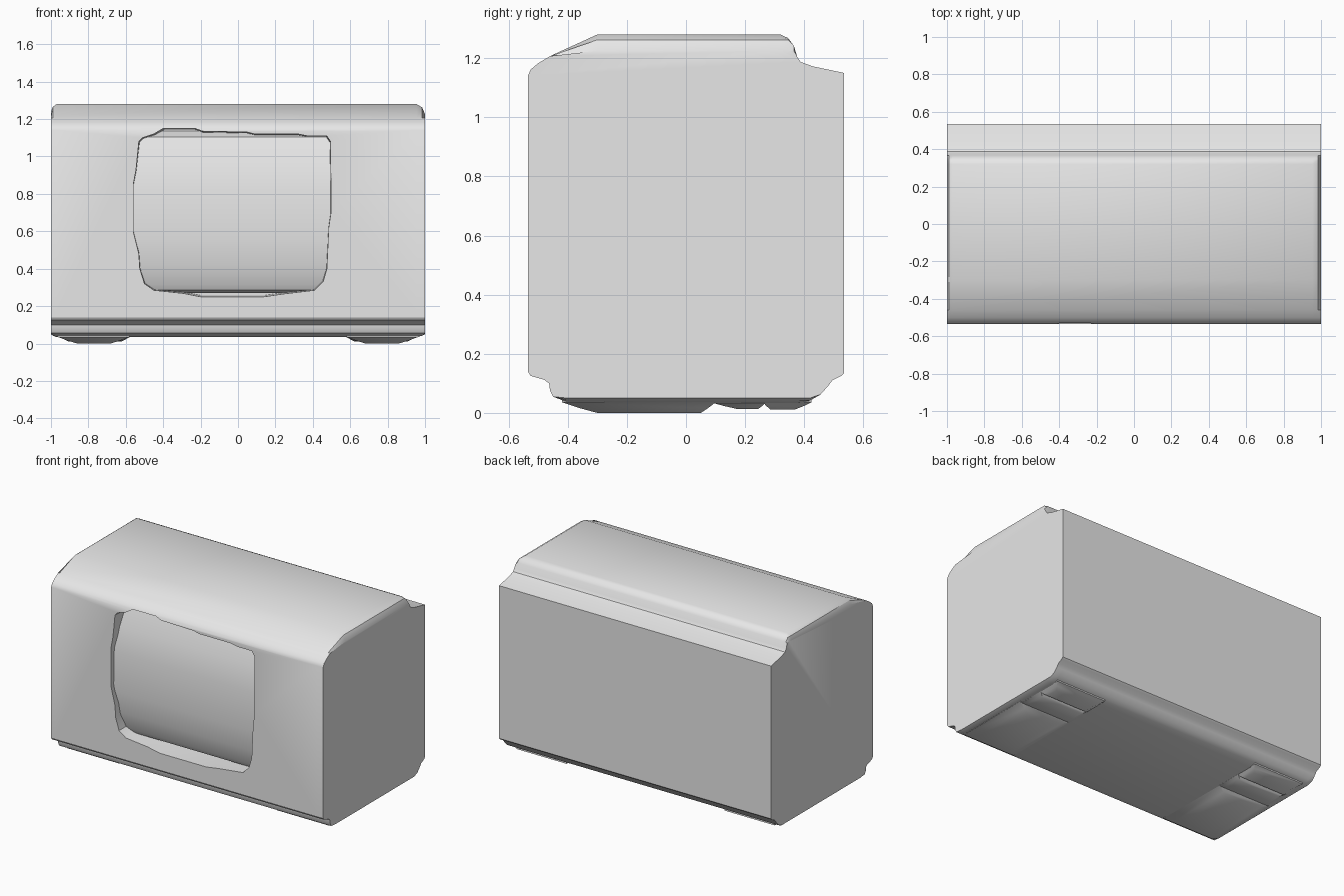
import bpy, bmesh, math

if "Cube" in bpy.data.objects:
    bpy.data.objects.remove(bpy.data.objects["Cube"])

grey = bpy.data.materials.new("plain grey")
grey.diffuse_color = (0.8, 0.8, 0.8, 1)
grey.use_nodes = True
grey.node_tree.nodes["Principled BSDF"].inputs["Base Color"].default_value = grey.diffuse_color


def loft(name, rings):
    """Join equal-length closed rings of points into a capped solid."""
    bm = bmesh.new()
    vs = [[bm.verts.new(p) for p in r] for r in rings]
    n = len(rings[0])
    for a, b in zip(vs, vs[1:]):
        for i in range(n):
            j = (i + 1) % n
            bm.faces.new((a[i], a[j], b[j], b[i]))
    bm.faces.new(vs[0])
    bm.faces.new(vs[-1])
    bmesh.ops.recalc_face_normals(bm, faces=bm.faces)
    me = bpy.data.meshes.new(name)
    bm.to_mesh(me)
    bm.free()
    ob = bpy.data.objects.new(name, me)
    bpy.context.collection.objects.link(ob)
    me.materials.append(grey)
    return ob


def activate(ob):
    bpy.ops.object.select_all(action='DESELECT')
    ob.select_set(True)
    bpy.context.view_layer.objects.active = ob


def smooth(ob, angle=30):
    activate(ob)
    bpy.ops.object.shade_smooth_by_angle(angle=math.radians(angle))


# Main body: side profile (y, z) swept along x, ends rounded at top and bottom
profile = [(-.535, 1.14), (-.525, 1.162), (-.50, 1.183), (-.46, 1.207), (-.3, 1.28),
           (.32, 1.28), (.345, 1.268), (.365, 1.242), (.376, 1.205), (.388, 1.187),
           (.43, 1.172), (.535, 1.15), (.535, .135), (.525, .125), (.495, .11),
           (.48, .09), (.455, .062), (.42, .042), (.38, .034), (-.40, .036),
           (-.45, .055), (-.46, .075), (-.463, .10), (-.48, .112), (-.525, .125), (-.535, .14)]
stations = [(-1, 1.24, .05), (-.99, 1.265, .042), (-.97, 1.28, .034),
            (.955, 1.28, .034), (.985, 1.262, .042), (1, 1.225, .05)]
body = loft("body", [[(x, y, max(lo, min(hi, z))) for y, z in profile]
                     for x, hi, lo in stations])

# Front opening with a worn, uneven outline (x, z)
outline = [(-.53, 1.08), (-.51, 1.10), (-.45, 1.12), (-.40, 1.15), (-.23, 1.15), (-.19, 1.135),
           (.05, 1.13), (.09, 1.12), (.32, 1.12), (.37, 1.11), (.475, 1.11), (.495, 1.08),
           (.497, .70), (.485, .62), (.475, .40), (.455, .33), (.41, .285), (.24, .265),
           (.14, .25), (-.2, .25), (-.29, .268), (-.45, .285), (-.50, .32), (-.525, .40),
           (-.53, .48), (-.56, .60), (-.56, .85), (-.545, .93)]


def ring(y, s):
    return [(-.03 + (x + .03) * s, y, .7 + (z - .7) * s) for x, z in outline]


cutter = loft("opening_cutter", [ring(-.7, 1.0), ring(-.53, 1.0), ring(-.36, .985)])
cutter.hide_render = True
mod = body.modifiers.new("opening", 'BOOLEAN')
mod.operation = 'DIFFERENCE'
mod.solver = 'EXACT'
mod.object = cutter
activate(body)
bpy.ops.object.modifier_apply(modifier=mod.name)
bpy.data.objects.remove(cutter)
smooth(body)

# Bulging panel inside the opening
barrel = [(-.37, 1.135), (-.43, 1.105), (-.475, .98), (-.502, .82), (-.508, .56),
          (-.49, .42), (-.462, .315), (-.445, .285), (-.40, .27), (-.33, .27), (-.33, 1.135)]
panel = loft("inner_panel", [[(x, y, z) for y, z in barrel] for x in (-.57, .51)])
smooth(panel, 22)


# Feet: shallow pads with sloping sides under each end
def pad(name, side, base, foot, z0, z1):
    def rect(r, z):
        x0, x1, y0, y1 = r
        return [(side * x, y, z) for x, y in ((x0, y0), (x1, y0), (x1, y1), (x0, y1))]
    mid = [.5 * a + .5 * b for a, b in zip(base, foot)]
    ob = loft(name, [rect(base, z0 + .015), rect(base, z0),
                     rect(mid, z0 * .45 + z1 * .55), rect(foot, z1)])
    smooth(ob, 40)


for side, label in ((-1, "left"), (1, "right")):
    pad(label + "_foot", side, (.58, .965, -.42, .10), (.68, .86, -.3, .05), .036, 0)
    pad(label + "_rear_pad", side, (.58, .95, .09, .27), (.62, .91, .17, .245), .034, .014)
    pad(label + "_rear_rib", side, (.58, .95, .26, .425), (.62, .91, .285, .37), .036, .012)
